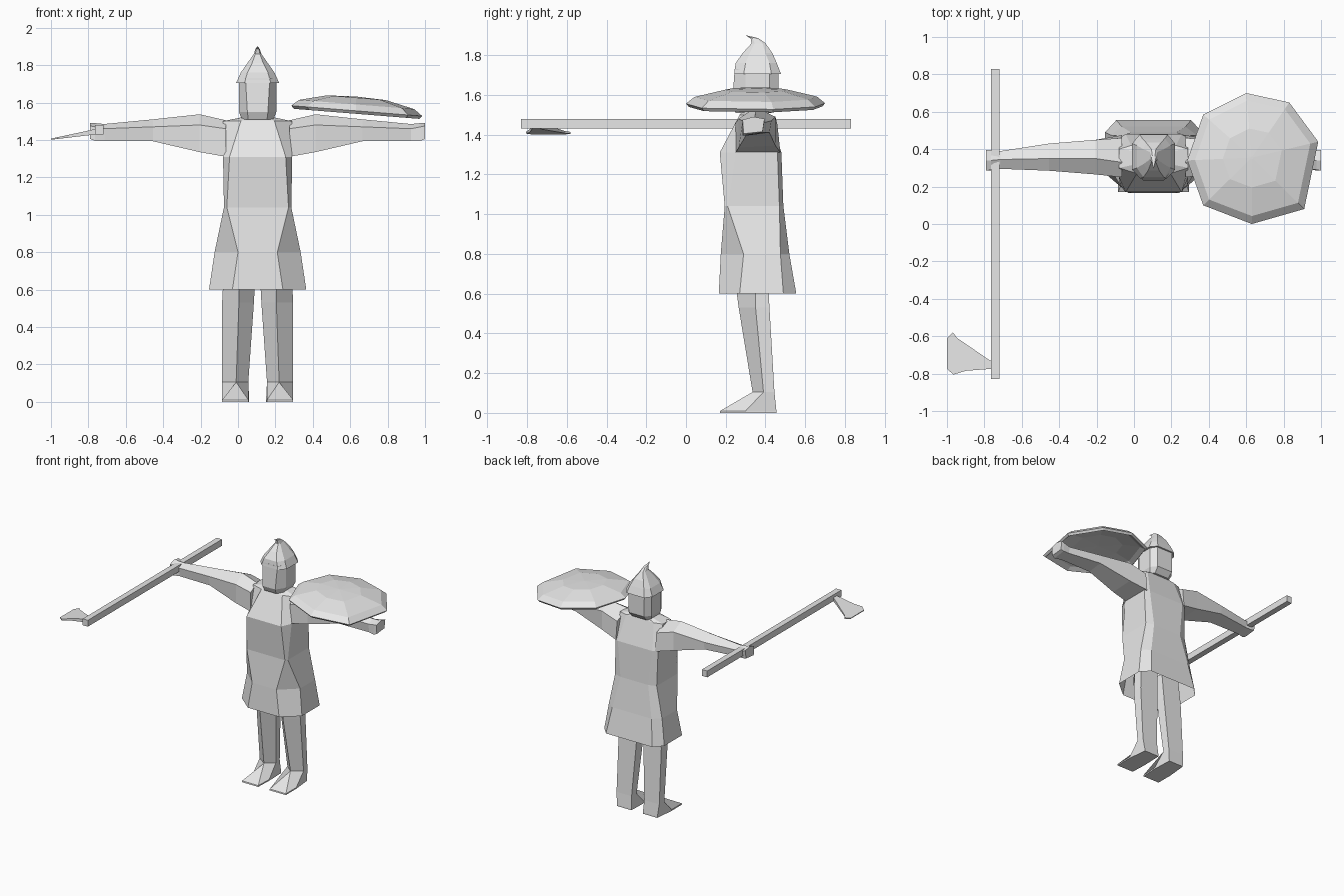
import bpy, bmesh, math
from mathutils import Vector

CX = 0.105  # centre line of the figure

grey = bpy.data.materials.new("plain_grey")
grey.diffuse_color = (0.8, 0.8, 0.8, 1)


def loft(name, rings, cap_start=True, cap_end=True):
    """Skin a list of equal-length rings of points into a flat-shaded object."""
    bm = bmesh.new()
    vs = [[bm.verts.new(p) for p in r] for r in rings]
    n = len(rings[0])
    for a, b in zip(vs, vs[1:]):
        for i in range(n):
            j = (i + 1) % n
            bm.faces.new((a[i], a[j], b[j], b[i]))
    if cap_start:
        bm.faces.new(vs[0][::-1])
    if cap_end:
        bm.faces.new(vs[-1])
    bmesh.ops.remove_doubles(bm, verts=bm.verts, dist=0.0005)
    bmesh.ops.recalc_face_normals(bm, faces=bm.faces)
    me = bpy.data.meshes.new(name)
    bm.to_mesh(me)
    bm.free()
    me.materials.append(grey)
    ob = bpy.data.objects.new(name, me)
    bpy.context.collection.objects.link(ob)
    return ob


def octagon(z, fw, hw, bw, y0, y1, y2, y3):
    """Symmetric eight-sided section: front, side and back half widths, four depths."""
    half = [(fw, y0), (hw, y1), (hw, y2), (bw, y3)]
    return ([(CX + x, y, z) for x, y in half]
            + [(CX - x, y, z) for x, y in reversed(half)])


# Tunic with flared, open skirt
loft("tunic", [
    octagon(0.60, 0.135, 0.26, 0.20, 0.165, 0.27, 0.49, 0.555),
    octagon(0.80, 0.105, 0.23, 0.17, 0.175, 0.29, 0.475, 0.52),
    octagon(1.04, 0.165, 0.18, 0.12, 0.195, 0.21, 0.47, 0.49),
    octagon(1.31, 0.15, 0.185, 0.15, 0.17, 0.25, 0.46, 0.48),
    octagon(1.50, 0.09, 0.185, 0.12, 0.27, 0.30, 0.40, 0.42),
    octagon(1.52, 0.06, 0.09, 0.06, 0.29, 0.32, 0.39, 0.41),
], cap_start=False)

# Head
loft("head", [
    octagon(1.51, 0.05, 0.085, 0.06, 0.25, 0.30, 0.40, 0.43),
    octagon(1.55, 0.055, 0.10, 0.065, 0.232, 0.30, 0.42, 0.465),
    octagon(1.73, 0.065, 0.10, 0.07, 0.245, 0.30, 0.42, 0.465),
])

# Helmet with a forward-bent tip
loft("helmet", [
    octagon(1.705, 0.07, 0.115, 0.075, 0.242, 0.29, 0.43, 0.478),
    octagon(1.76, 0.055, 0.09, 0.06, 0.25, 0.30, 0.42, 0.457),
    octagon(1.81, 0.03, 0.055, 0.04, 0.285, 0.32, 0.40, 0.435),
    octagon(1.86, 0.012, 0.02, 0.012, 0.33, 0.345, 0.385, 0.40),
    octagon(1.885, 0.007, 0.012, 0.007, 0.325, 0.335, 0.355, 0.365),
    octagon(1.90, 0.001, 0.002, 0.001, 0.298, 0.30, 0.302, 0.304),
])

# Arms: (distance from centre line, five (y, z) section points)
ARM = [
    (0.17, [(0.25, 1.46), (0.33, 1.505), (0.46, 1.45), (0.475, 1.31), (0.25, 1.31)]),
    (0.31, [(0.265, 1.48), (0.35, 1.537), (0.45, 1.49), (0.45, 1.345), (0.265, 1.335)]),
    (0.56, [(0.285, 1.47), (0.35, 1.51), (0.43, 1.47), (0.42, 1.41), (0.30, 1.393)]),
    (0.82, [(0.295, 1.46), (0.345, 1.485), (0.39, 1.46), (0.385, 1.41), (0.30, 1.395)]),
    (0.87, [(0.29, 1.47), (0.34, 1.49), (0.395, 1.47), (0.385, 1.41), (0.285, 1.395)]),
    (0.895, [(0.285, 1.475), (0.34, 1.49), (0.395, 1.48), (0.385, 1.415), (0.29, 1.405)]),
]
# Legs: (z, six (x, y) points: two front, inner, back inner, back outer, outer)
LEG = [
    (0.00, [(0.19, 0.17), (0.05, 0.17), (0.045, 0.30), (0.05, 0.455), (0.175, 0.455), (0.19, 0.30)]),
    (0.01, [(0.19, 0.172), (0.05, 0.172), (0.045, 0.30), (0.05, 0.455), (0.175, 0.455), (0.19, 0.30)]),
    (0.105, [(0.115, 0.335), (0.115, 0.335), (0.05, 0.39), (0.055, 0.445), (0.185, 0.445), (0.19, 0.39)]),
    (0.53, [(0.10, 0.265), (0.10, 0.265), (0.02, 0.35), (0.03, 0.42), (0.185, 0.42), (0.19, 0.35)]),
    (0.72, [(0.10, 0.24), (0.10, 0.24), (0.01, 0.35), (0.02, 0.41), (0.17, 0.41), (0.18, 0.35)]),
]
for side, s in (("left", 1), ("right", -1)):
    loft(side + "_arm", [[(CX + s * d, y, z) for y, z in pts] for d, pts in ARM])
    loft(side + "_leg", [[(CX + s * x, y, z) for x, y in pts] for z, pts in LEG])

# Round shield, slightly tilted, hollow underneath
RIM = [(0.60, 0.70), (0.83, 0.65), (0.985, 0.44), (0.91, 0.08),
       (0.63, 0.0), (0.37, 0.10), (0.285, 0.34), (0.37, 0.585)]
MID = Vector((0.63, 0.355))


def shield_ring(scale, height):
    ring = []
    for p in RIM:
        q = MID + (Vector(p) - MID) * scale
        ring.append((q.x, q.y, 1.571 - 0.08 * (q.x - 0.29) + height))
    return ring


loft("shield", [shield_ring(0.02, 0.05), shield_ring(0.5, 0.045), shield_ring(0.86, 0.018),
                shield_ring(0.96, -0.004), shield_ring(1.0, 0.012), shield_ring(0.88, 0.046),
                shield_ring(0.45, 0.082), shield_ring(0.02, 0.088)])

# Axe shaft
loft("axe_shaft", [[(x, y, z) for x, z in ((-0.765, 1.43), (-0.72, 1.43), (-0.72, 1.48), (-0.765, 1.48))]
                   for y in (-0.83, 0.83)])

# Axe blade, dropping and thinning toward its cutting edge
BLADE = [(-0.73, -0.735), (-0.77, -0.73), (-0.945, -0.61), (-0.968, -0.58), (-1.0, -0.61),
         (-1.0, -0.775), (-0.965, -0.805), (-0.90, -0.785), (-0.77, -0.775), (-0.73, -0.775)]


def blade_ring(s):
    ring = []
    for x, y in BLADE:
        t = (x + 1.0) / 0.27
        ring.append((x, y, 1.404 + 0.045 * t + s * (0.003 + 0.013 * t)))
    return ring


loft("axe_blade", [blade_ring(-1), blade_ring(1)])
